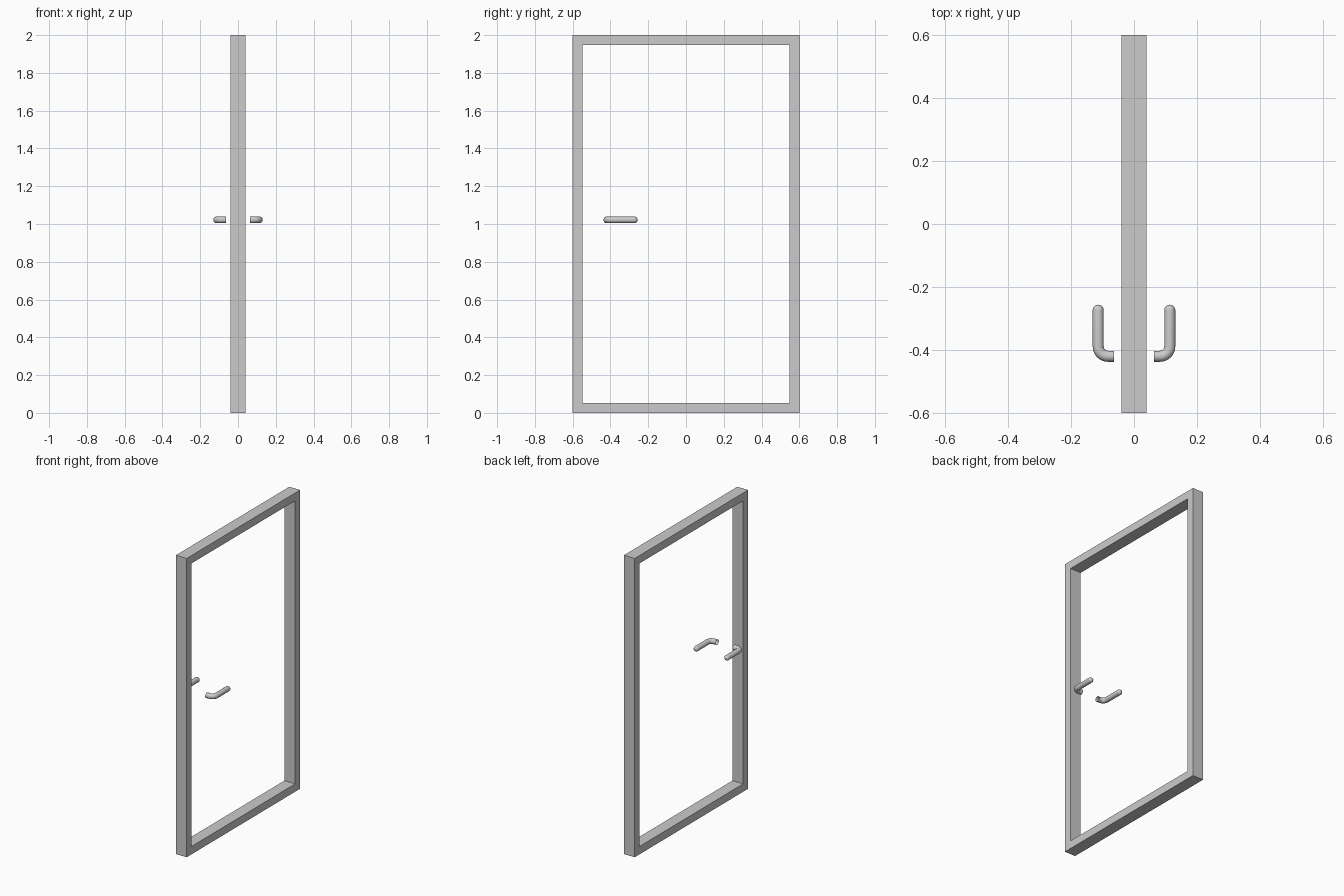
import bpy, bmesh
from math import sin, cos, pi
from mathutils import Vector

if "Cube" in bpy.data.objects:
    bpy.data.objects.remove(bpy.data.objects["Cube"])


def finish(name, bm):
    bmesh.ops.recalc_face_normals(bm, faces=bm.faces)
    mesh = bpy.data.meshes.new(name)
    bm.to_mesh(mesh)
    bm.free()
    obj = bpy.data.objects.new(name, mesh)
    bpy.context.collection.objects.link(obj)
    return obj


# Door frame: rectangular ring extruded through its depth
def ring_frame(name, half_w, height, border, half_d):
    bm = bmesh.new()
    loops = []
    for x in (-half_d, half_d):
        for b in (0, border):
            w, lo, hi = half_w - b, b, height - b
            loops.append([bm.verts.new((x, y, z)) for y, z in
                          ((-w, lo), (w, lo), (w, hi), (-w, hi))])
    back_out, back_in, front_out, front_in = loops
    for a, b in ((back_out, back_in), (back_in, front_in),
                 (front_in, front_out), (front_out, back_out)):
        for i in range(4):
            j = (i + 1) % 4
            bm.faces.new((a[i], a[j], b[j], b[i]))
    return finish(name, bm)


# Lever handle: round bar swept along an L path, open at the door, domed at the tip
def lever_handle(name, radius=0.0175, bend=0.031, sides=24):
    x0, x1, y0, y1, z = 0.063, 0.1135, -0.4195, -0.256, 1.022
    rings = [((x0, y0), 0, radius)]
    for i in range(9):
        a = pi / 2 * i / 8
        rings.append(((x1 - bend + bend * sin(a), y0 + bend - bend * cos(a)), a, radius))
    for i in range(8):
        a = pi / 2 * i / 8
        rings.append(((x1, y1 - radius + radius * sin(a)), pi / 2, radius * cos(a)))

    bm = bmesh.new()
    prev = None
    for (x, y), turn, r in rings:
        side = Vector((-sin(turn), cos(turn), 0))
        ring = [bm.verts.new(Vector((x, y, z)) + side * r * cos(t) + Vector((0, 0, r * sin(t))))
                for t in (2 * pi * k / sides for k in range(sides))]
        if prev:
            for k in range(sides):
                n = (k + 1) % sides
                bm.faces.new((prev[k], prev[n], ring[n], ring[k]))
        prev = ring
    tip = bm.verts.new((x1, y1, z))
    for k in range(sides):
        bm.faces.new((prev[k], prev[(k + 1) % sides], tip))
    obj = finish(name, bm)
    for p in obj.data.polygons:
        p.use_smooth = True
    # Matching handle on the other side of the door
    obj.modifiers.new("other_side", 'MIRROR').use_axis[0] = True
    return obj


ring_frame("door_frame", 0.6, 2.0, 0.053, 0.04)
lever_handle("lever_handles")
